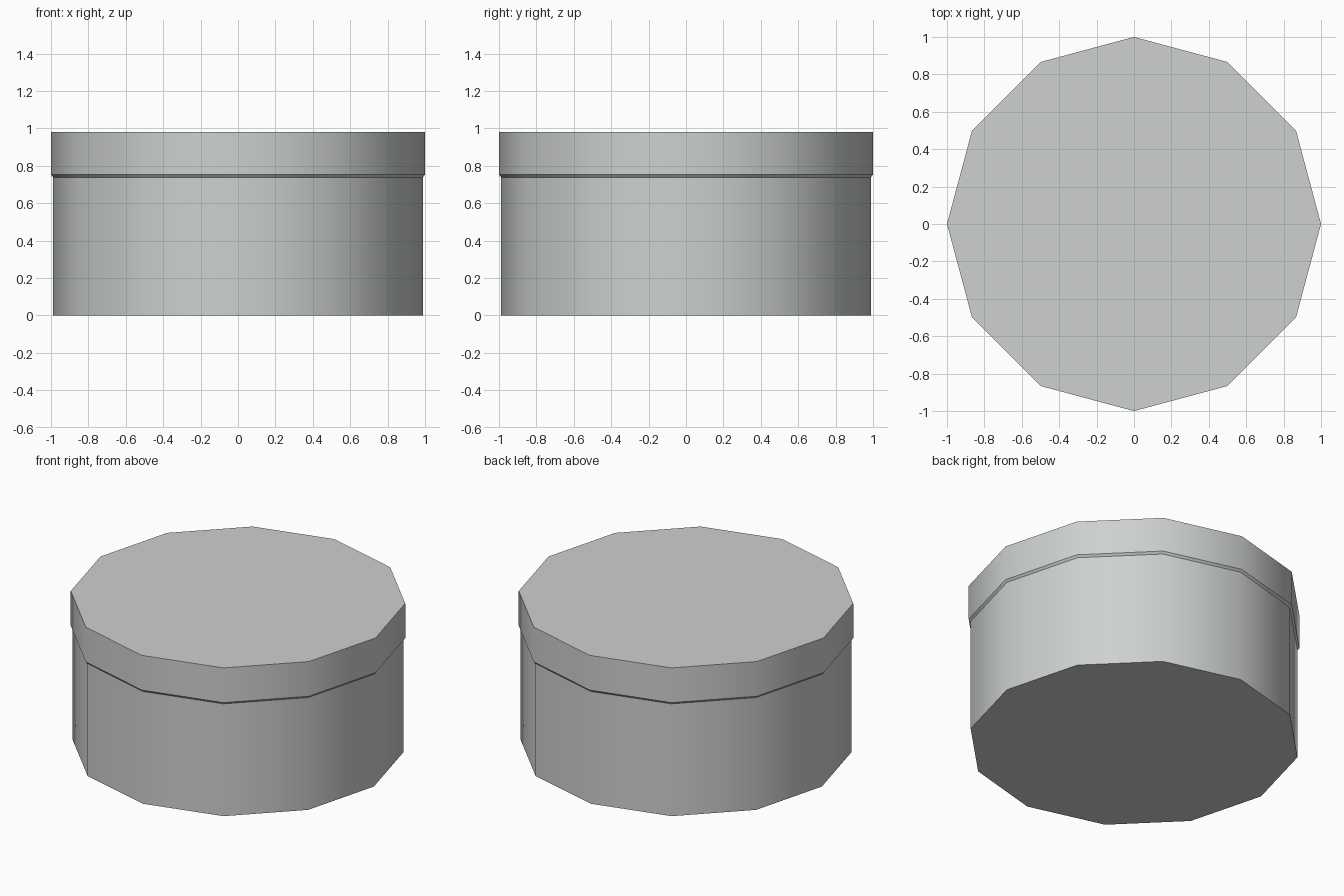
import bpy
import bmesh
from math import cos, sin, pi, radians

SIDES = 12

cube = bpy.data.objects.get("Cube")
if cube:
    bpy.data.objects.remove(cube, do_unlink=True)

# Single pale grey colour
grey = bpy.data.materials.new("pale_grey")
grey.use_nodes = True
colour = (0.61, 0.64, 0.62, 1.0)
grey.diffuse_color = colour
grey.node_tree.nodes["Principled BSDF"].inputs["Base Color"].default_value = colour


def turned_part(name, profile):
    """Closed twelve-sided solid from (radius, height) pairs, bottom to top."""
    bm = bmesh.new()
    rings = [[bm.verts.new((r * cos(2 * pi * i / SIDES), r * sin(2 * pi * i / SIDES), z))
              for i in range(SIDES)] for r, z in profile]
    bm.faces.new(rings[0][::-1])
    bm.faces.new(rings[-1])
    for low, high in zip(rings, rings[1:]):
        for i in range(SIDES):
            j = (i + 1) % SIDES
            bm.faces.new((low[i], low[j], high[j], high[i]))
    mesh = bpy.data.meshes.new(name)
    bm.to_mesh(mesh)
    bm.free()
    mesh.materials.append(grey)
    obj = bpy.data.objects.new(name, mesh)
    bpy.context.collection.objects.link(obj)
    # Smooth around the sides, crisp at the rims
    bpy.ops.object.select_all(action="DESELECT")
    obj.select_set(True)
    bpy.context.view_layer.objects.active = obj
    bpy.ops.object.shade_smooth_by_angle(angle=radians(35))
    return obj


# Round box and its slightly wider lid with a bevelled lower rim
turned_part("box_body", [(0.988, 0), (0.988, 0.745)])
turned_part("lid", [(0.988, 0.738), (1, 0.752), (1, 0.98)])
